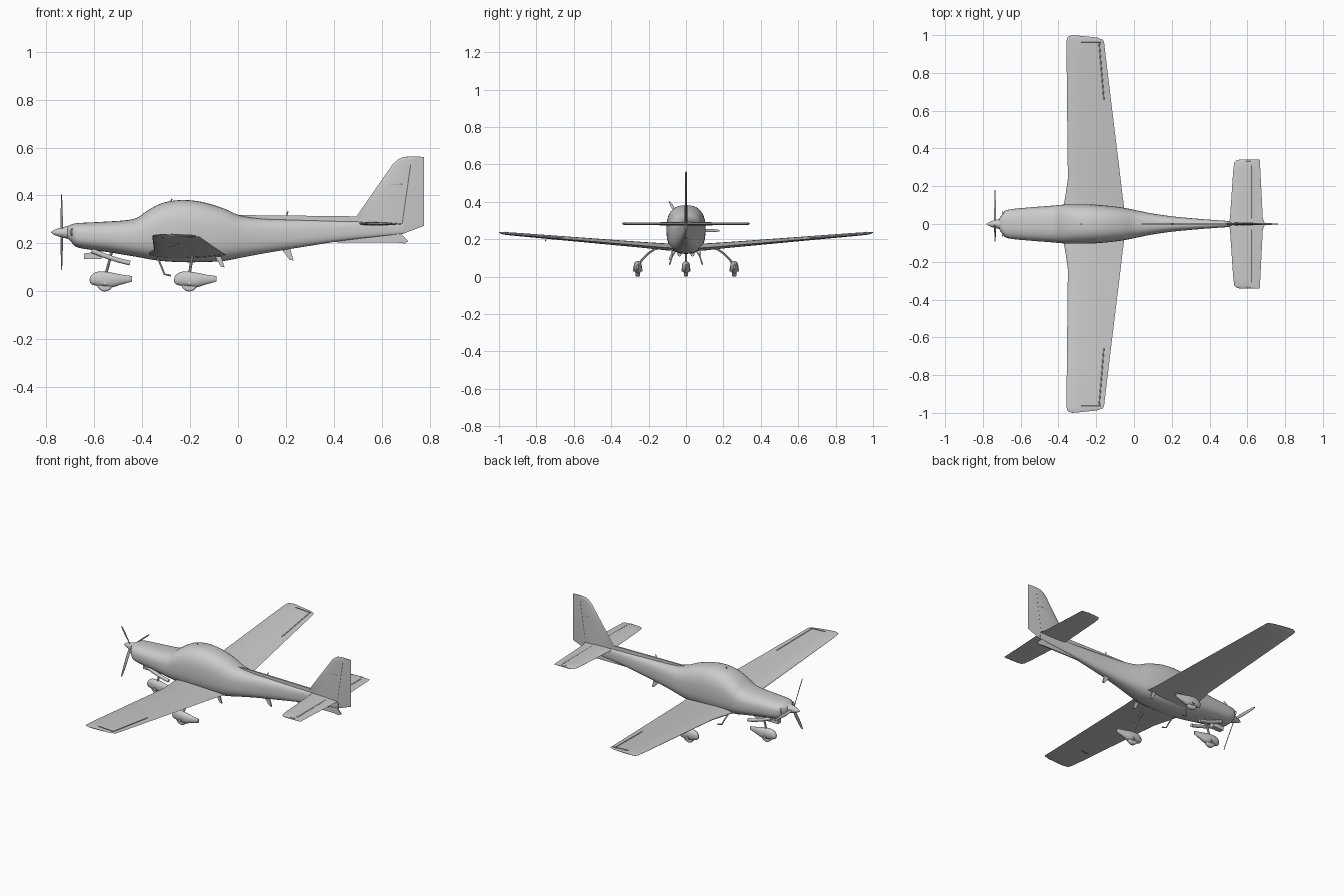
import bpy, bmesh, math
from mathutils import Vector as V

if "Cube" in bpy.data.objects:
    bpy.data.objects.remove(bpy.data.objects["Cube"])


def loft(name, rings):
    """Skin a list of equal-length point rings and cap both ends."""
    bm = bmesh.new()
    rows = [[bm.verts.new(p) for p in r] for r in rings]
    n = len(rows[0])
    for a, b in zip(rows, rows[1:]):
        for i in range(n):
            j = (i + 1) % n
            bm.faces.new((a[i], a[j], b[j], b[i]))
    bm.faces.new(rows[0])
    bm.faces.new(rows[-1])
    bmesh.ops.recalc_face_normals(bm, faces=bm.faces)
    me = bpy.data.meshes.new(name)
    bm.to_mesh(me)
    bm.free()
    ob = bpy.data.objects.new(name, me)
    bpy.context.collection.objects.link(ob)
    return ob


def smooth(stations, steps):
    """Catmull-Rom refinement of a short station table."""
    st = [V(s) for s in stations]
    out = []
    for i in range(len(st) - 1):
        a, b, c, d = st[max(i - 1, 0)], st[i], st[i + 1], st[min(i + 2, len(st) - 1)]
        for k in range(steps):
            t = k / steps
            out.append(0.5 * (2 * b + (c - a) * t + (2 * a - 5 * b + 4 * c - d) * t * t
                              + (3 * b - a - 3 * c + d) * t ** 3))
    return out + [st[-1]]


def body(name, stations, y=0, power=2.0, n=32, steps=4):
    """Superellipse body along x; stations are (x, z top, z bottom, half width)."""
    def se(v):
        return math.copysign(abs(v) ** (2 / power), v)
    rings = []
    for x, zt, zb, w in smooth(stations, steps):
        ang = [2 * math.pi * i / n for i in range(n)]
        rings.append([(x, y + w * se(math.cos(a)), (zt + zb) / 2 + (zt - zb) / 2 * se(math.sin(a)))
                      for a in ang])
    return loft(name, rings)


def foil(name, sections, n=10):
    """Airfoil surface; sections are (leading point, trailing point, thickness, thickness axis)."""
    rings = []
    for le, te, t, ax in sections:
        le, te, ax = V(le), V(te), V(ax)
        ring = []
        for i in range(2 * n):
            c = (1 - math.cos(math.pi * i / n)) / 2
            h = 5 * t * (.2969 * math.sqrt(c) - .126 * c - .3516 * c**2 + .2843 * c**3 - .1036 * c**4)
            ring.append(le.lerp(te, c) + ax * (h if i <= n else -h))
        rings.append(ring)
    return loft(name, rings)


def tube(name, pts, r, n=10, flat=1.0):
    pts = [V(p) for p in pts]
    rings = []
    for i, p in enumerate(pts):
        q = (pts[min(i + 1, len(pts) - 1)] - pts[max(i - 1, 0)]).to_track_quat('Z', 'Y')
        rings.append([p + q @ V((r * math.cos(2 * math.pi * k / n),
                                 r * flat * math.sin(2 * math.pi * k / n), 0)) for k in range(n)])
    return loft(name, rings)


def plate(name, outline, thick, y=0):
    return loft(name, [[(x, y + s * thick / 2, z) for x, z in outline] for s in (-1, 1)])


UP, SIDE = (0, 0, 1), (0, 1, 0)

# Fuselage with blended canopy bubble
body("fuselage", [
    (-.712, .270, .222, .030), (-.695, .279, .205, .055), (-.665, .285, .182, .076),
    (-.55, .291, .165, .088), (-.435, .302, .146, .097), (-.38, .335, .136, .102),
    (-.32, .367, .127, .104), (-.24, .381, .122, .104), (-.15, .373, .122, .098),
    (-.06, .346, .127, .087), (.01, .316, .140, .073), (.10, .303, .157, .055),
    (.20, .299, .174, .041), (.30, .296, .190, .031), (.40, .293, .206, .023),
    (.50, .291, .219, .016), (.60, .288, .230, .011), (.69, .284, .240, .007)], power=2.6, n=40)

# Spinner and three propeller blades
PZ = .246
body("spinner", [(-.78, PZ + .001, PZ - .001, .001), (-.765, PZ + .011, PZ - .011, .011),
                 (-.735, PZ + .021, PZ - .021, .021), (-.703, PZ + .028, PZ - .028, .028)], n=24)
for k in range(3):
    a = k * math.tau / 3
    d, t = V((0, math.cos(a), math.sin(a))), V((0, -math.sin(a), math.cos(a)))
    secs = []
    for r, w, tw in ((.01, .012, .9), (.05, .018, .6), (.11, .018, .4), (.16, .014, .28), (.18, .007, .25)):
        ch = t * math.cos(tw) + V((1, 0, 0)) * math.sin(tw)
        c = V((-.735, 0, PZ)) + d * r
        secs.append((c - ch * w / 2, c + ch * w / 2, .004, d.cross(ch)))
    foil("propeller_blade", secs, n=6)

# Cooling intake lips on the nose
for s in (-1, 1):
    bpy.ops.mesh.primitive_torus_add(location=(-.688, s * .05, .247), rotation=(0, math.pi / 2, s * .55),
                                     major_radius=.015, minor_radius=.003, major_segments=20, minor_segments=8)
    bpy.context.object.name = "intake_lip"

# Main wing: y, leading x, trailing x, z, thickness, trailing edge sweep-in
half = [(.03, -.375, -.045, .157, .040, 0), (.11, -.370, -.055, .161, .037, 0),
        (.17, -.360, -.063, .166, .034, 0), (.24, -.350, -.071, .172, .031, 0),
        (.60, -.354, -.115, .202, .023, 0), (.90, -.357, -.151, .227, .017, 0),
        (.975, -.356, -.159, .233, .014, .008), (.992, -.350, -.165, .235, .010, .016),
        (1.0, -.325, -.20, .236, .004, .012)]
foil("main_wing", [((xl, s * y, z), (xt, s * (y - i), z - .006), t, UP)
                   for s, rows in ((-1, half[::-1]), (1, half)) for y, xl, xt, z, t, i in rows], n=14)

# Tailplane
half = [(.01, .505, .69, .017, 0), (.03, .508, .682, .017, 0), (.28, .525, .669, .015, 0),
        (.325, .531, .667, .013, 0), (.337, .542, .666, .009, 0), (.341, .56, .665, .004, 0)]
foil("tailplane", [((xl, s * y, .283), (xt, s * y, .281), t, UP)
                   for s, rows in ((-1, half[::-1]), (1, half)) for y, xl, xt, t, i in rows])

# Fin and rudder, dorsal strake, ventral fin
foil("tail_fin", [((x0, 0, z0), (x1, 0, z1), t, SIDE) for x0, z0, x1, z1, t in (
    (.56, .245, .685, .239, .012), (.485, .300, .775, .273, .015), (.645, .530, .775, .525, .011),
    (.665, .549, .775, .545, .010), (.685, .559, .775, .555, .008), (.715, .563, .775, .561, .005))])
plate("dorsal_strake", [(-.01, .29), (.0, .318), (.15, .317), (.49, .313), (.52, .28)], .009)
plate("ventral_fin", [(.385, .205), (.45, .235), (.68, .241), (.71, .209), (.695, .200), (.66, .204)], .008)

# Control surface hinge lines
tube("rudder_hinge", [(.72, 0, .53), (.68, 0, .25)], .0055, 8)
tube("rudder_tab_horn", [(.635, 0, .447), (.685, 0, .447)], .0065, 8)
for s in (-1, 1):
    tube("elevator_hinge", [(.622, s * .03, .283), (.622, s * .31, .283)], .0062, 8)
    tube("tailplane_horn", [(.59, s * .333, .283), (.62, s * .333, .283)], .0065, 8)
    tube("aileron_hinge", [(-.160, s * .66, .206), (-.185, s * .96, .229)], .0035, 8)
    tube("aileron_end", [(-.28, s * .964, .2385), (-.175, s * .964, .233)], .0022, 8)

# Landing gear: wheels inside teardrop fairings, and legs
for label, wx, wy in (("nose", -.555, 0), ("left", -.203, -.258), ("right", -.203, .258)):
    body(label + "_wheel_fairing", [(wx + x, zt, zb, w) for x, zt, zb, w in (
        (-.064, .050, .044, .003), (-.058, .066, .031, .012), (-.038, .080, .024, .019),
        (-.008, .083, .019, .022), (.03, .078, .017, .020), (.07, .070, .029, .013),
        (.113, .064, .041, .004))], y=wy, power=2.2, n=20, steps=3)
    bpy.ops.mesh.primitive_cylinder_add(vertices=32, radius=.034, depth=.024,
                                        location=(wx, wy, .034), rotation=(math.pi / 2, 0, 0))
    wheel = bpy.context.object
    wheel.name = label + "_wheel"
    bev = wheel.modifiers.new("round", 'BEVEL')
    bev.width, bev.segments = .007, 3
    tube(label + "_axle", [(wx, wy - .025, .035), (wx, wy + .025, .035)], .009, 14)
tube("nose_leg", [(-.525, 0, .175), (-.538, 0, .12), (-.552, 0, .07)], .006)
for s in (-1, 1):
    tube("main_leg", [(-.19, s * .10, .155), (-.19, s * .165, .148), (-.194, s * .20, .125),
                      (-.20, s * .235, .09), (-.203, s * .252, .065)], .006)
    # Boarding steps
    tube("boarding_step", [(-.335, s * .055, .14), (-.32, s * .075, .105), (-.307, s * .085, .072),
                           (-.28, s * .088, .066)], .004)
    plate("step_blade", [(-.095, .145), (-.07, .145), (-.056, .100), (-.072, .103)], .008, s * .075)
    # Exhaust pipes
    tube("exhaust_pipe", [(-.61, s * .035, .170), (-.56, s * .035, .150), (-.50, s * .035, .130),
                          (-.45, s * .035, .118)], .010, 14)
plate("lower_intake", [(-.642, .158), (-.57, .168), (-.57, .135), (-.642, .135)], .03)

# Aerials and air probe
plate("belly_aerial", [(.175, .185), (.215, .188), (.232, .128), (.215, .132)], .007)
tube("top_aerial", [(.198, 0, .305), (.208, 0, .333)], .003, 8)
tube("air_probe", [(-.25, -.75, .21), (-.25, -.75, .192), (-.29, -.75, .190)], .003, 8)
tube("canopy_vent", [(-.28, 0, .374), (-.276, 0, .386)], .003, 8)

# Smooth shading with sharp edges kept
bpy.ops.object.select_all(action='SELECT')
bpy.context.view_layer.objects.active = bpy.data.objects["fuselage"]
bpy.ops.object.shade_smooth_by_angle(angle=math.radians(35))
